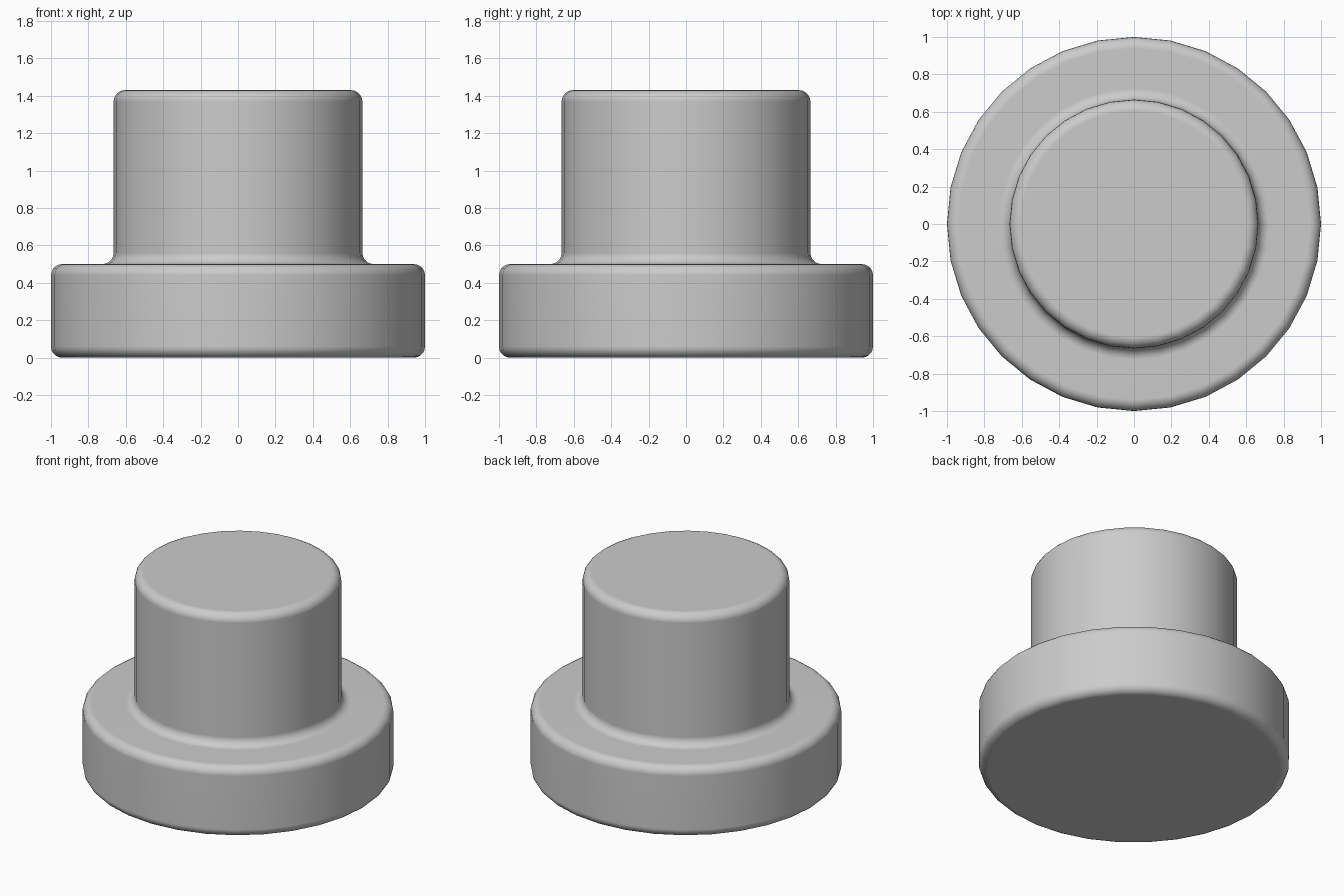
import bpy, bmesh
from math import sin, cos, pi, radians

cube = bpy.data.objects.get("Cube")
if cube:
    bpy.data.objects.remove(cube, do_unlink=True)

SIDES = 32
FILLET = 0.06
STEPS = 5
BASE_R, BASE_TOP = 1.0, 0.5
STEM_R, STEM_TOP = 0.665, 1.43


def arc(cx, cz, start, end):
    """Points of a fillet arc in the (radius, height) plane, angles in degrees."""
    angles = [radians(start + (end - start) * i / STEPS) for i in range(STEPS + 1)]
    return [(cx + FILLET * cos(a), cz + FILLET * sin(a)) for a in angles]


# Grey material
grey = bpy.data.materials.new("plain grey")
grey.use_nodes = True
colour = (0.6, 0.6, 0.6, 1)
grey.diffuse_color = colour
grey.node_tree.nodes["Principled BSDF"].inputs["Base Color"].default_value = colour

# Half profile from the underside up to the top cap
f = FILLET
profile = (arc(BASE_R - f, f, -90, 0)
           + arc(BASE_R - f, BASE_TOP - f, 0, 90)
           + arc(STEM_R + f, BASE_TOP + f, 270, 180)
           + arc(STEM_R - f, STEM_TOP - f, 0, 90))

# Rings of the turned body, bridged and capped
bm = bmesh.new()
rings = []
for r, z in profile:
    rings.append([bm.verts.new((r * cos(2 * pi * i / SIDES), r * sin(2 * pi * i / SIDES), z))
                  for i in range(SIDES)])
for low, high in zip(rings, rings[1:]):
    for i in range(SIDES):
        j = (i + 1) % SIDES
        bm.faces.new((low[i], low[j], high[j], high[i]))
bm.faces.new(rings[0][::-1])
bm.faces.new(rings[-1])

mesh = bpy.data.meshes.new("flanged_plug")
bm.to_mesh(mesh)
bm.free()
mesh.materials.append(grey)
plug = bpy.data.objects.new("flanged_plug", mesh)
bpy.context.collection.objects.link(plug)

# Smooth shading with flat caps and clean fillets
bpy.ops.object.select_all(action="DESELECT")
plug.select_set(True)
bpy.context.view_layer.objects.active = plug
bpy.ops.object.shade_smooth_by_angle(angle=radians(30))
weighted = plug.modifiers.new("flat caps", "WEIGHTED_NORMAL")
weighted.keep_sharp = True
